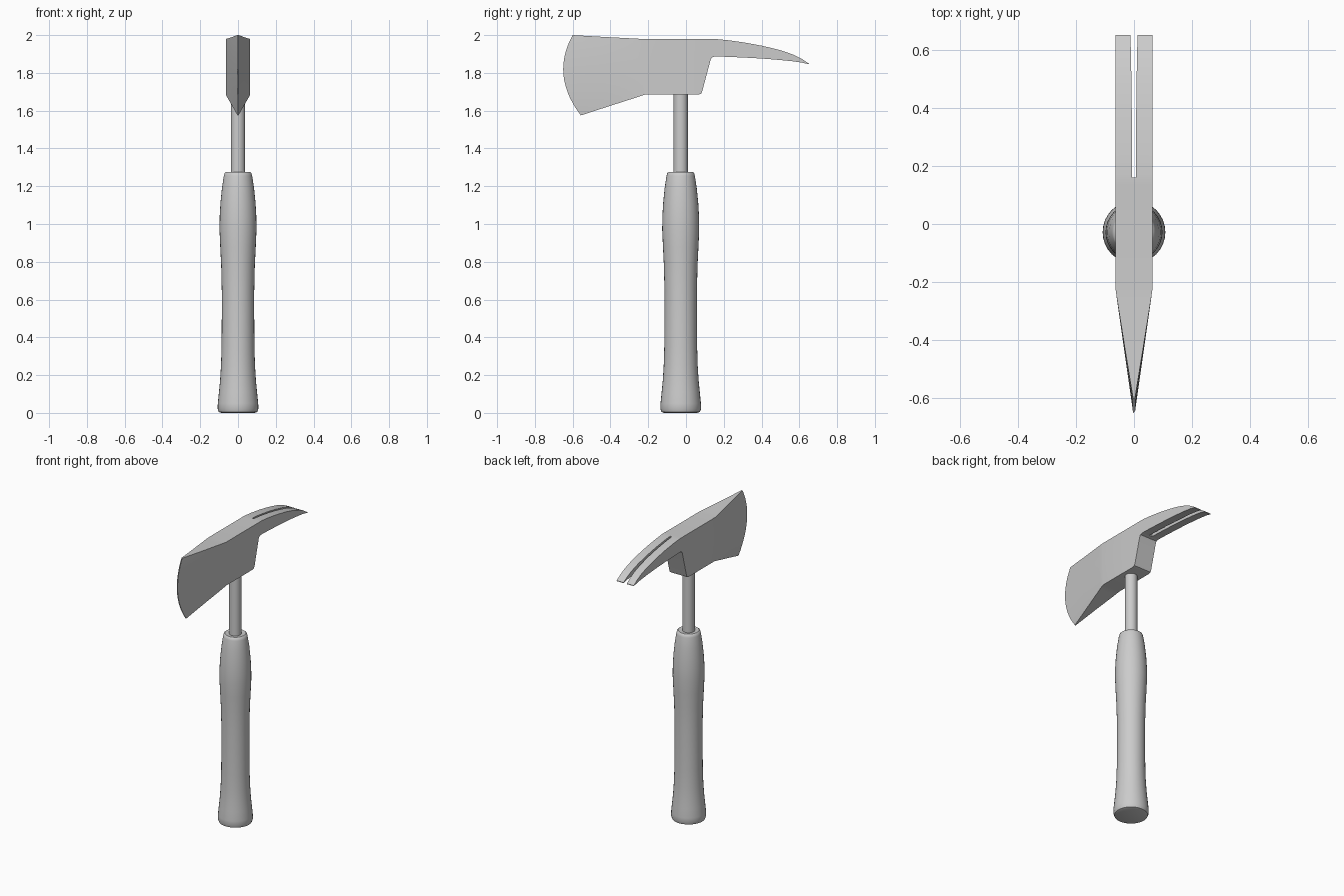
import bpy, bmesh, math

if "Cube" in bpy.data.objects:
    bpy.data.objects.remove(bpy.data.objects["Cube"])

HANDLE_Y = -0.028


def finish(bm, name, angle=30):
    bmesh.ops.recalc_face_normals(bm, faces=bm.faces)
    mesh = bpy.data.meshes.new(name)
    bm.to_mesh(mesh)
    bm.free()
    obj = bpy.data.objects.new(name, mesh)
    bpy.context.collection.objects.link(obj)
    return obj


def smooth(obj, angle=30):
    bpy.ops.object.select_all(action='DESELECT')
    obj.select_set(True)
    bpy.context.view_layer.objects.active = obj
    bpy.ops.object.shade_smooth_by_angle(angle=math.radians(angle))


def loft(name, loops):
    """Skin closed loops of equal length and cap both ends."""
    bm = bmesh.new()
    rings = [[bm.verts.new(p) for p in loop] for loop in loops]
    n = len(rings[0])
    for a, b in zip(rings, rings[1:]):
        for i in range(n):
            j = (i + 1) % n
            bm.faces.new((a[i], a[j], b[j], b[i]))
    bm.faces.new(rings[0])
    bm.faces.new(rings[-1])
    return finish(bm, name)


def lathe(name, profile, sides=32):
    obj = loft(name, [[(r * math.cos(2 * math.pi * i / sides),
                        HANDLE_Y + r * math.sin(2 * math.pi * i / sides), z)
                       for i in range(sides)] for r, z in profile])
    smooth(obj, 40)
    return obj


# Rubber grip with flared butt and tapered neck
lathe("grip", [(0.088, 0), (0.102, 0.005), (0.108, 0.022), (0.107, 0.05), (0.101, 0.11),
               (0.095, 0.17), (0.090, 0.25), (0.087, 0.35), (0.086, 0.5), (0.086, 0.65),
               (0.089, 0.78), (0.094, 0.88), (0.098, 0.97), (0.097, 1.04), (0.093, 1.11),
               (0.085, 1.19), (0.075, 1.255), (0.071, 1.27), (0.064, 1.275), (0.04, 1.272)])

# Steel shaft
lathe("shaft", [(0.038, 1.2), (0.038, 1.72)])


# Head: cross-sections from blade edge to claw tip
def section(yb, zb, yt, zt, w, bulge=0.0, n=14):
    side = []
    for i in range(n + 1):
        t = i / n
        side.append((yb + (yt - yb) * t - bulge * 4 * t * (1 - t), zb + (zt - zb) * t))
    return [(w, y, z) for y, z in side] + [(-w, y, z) for y, z in reversed(side)]


W = 0.064
head = loft("head", [section(*s) for s in (
    (-0.557, 1.575, -0.60, 2.00, 0.003, 0.070),
    (-0.40, 1.626, -0.43, 1.99, 0.031, 0.036),
    (-0.25, 1.674, -0.255, 1.981, 0.059, 0.004),
    (-0.217, 1.685, -0.22, 1.979, W),
    (0.068, 1.685, 0.07, 1.979, W),
    (0.080, 1.69, 0.09, 1.979, W),
    (0.086, 1.703, 0.10, 1.979, W),
    (0.130, 1.868, 0.135, 1.979, W),
    (0.137, 1.882, 0.15, 1.979, W),
    (0.155, 1.887, 0.17, 1.978, W),
    (0.22, 1.885, 0.23, 1.972, W),
    (0.31, 1.881, 0.32, 1.959, W),
    (0.40, 1.876, 0.41, 1.942, W),
    (0.49, 1.869, 0.50, 1.920, W),
    (0.56, 1.862, 0.57, 1.896, W),
    (0.61, 1.855, 0.615, 1.873, W),
    (0.65, 1.846, 0.65, 1.850, W))])

# Nail slot that splits the claw, wider underneath
slot = loft("slot_cutter", [[(-0.014, y, 1.82), (0.014, y, 1.82),
                             (0.004, y, 2.02), (-0.004, y, 2.02)] for y in (0.16, 0.7)])
slot.hide_render = True
cut = head.modifiers.new("slot", 'BOOLEAN')
cut.operation = 'DIFFERENCE'
cut.solver = 'EXACT'
cut.object = slot
bpy.context.view_layer.objects.active = head
bpy.ops.object.modifier_apply(modifier=cut.name)
bpy.data.objects.remove(slot, do_unlink=True)
smooth(head, 25)
